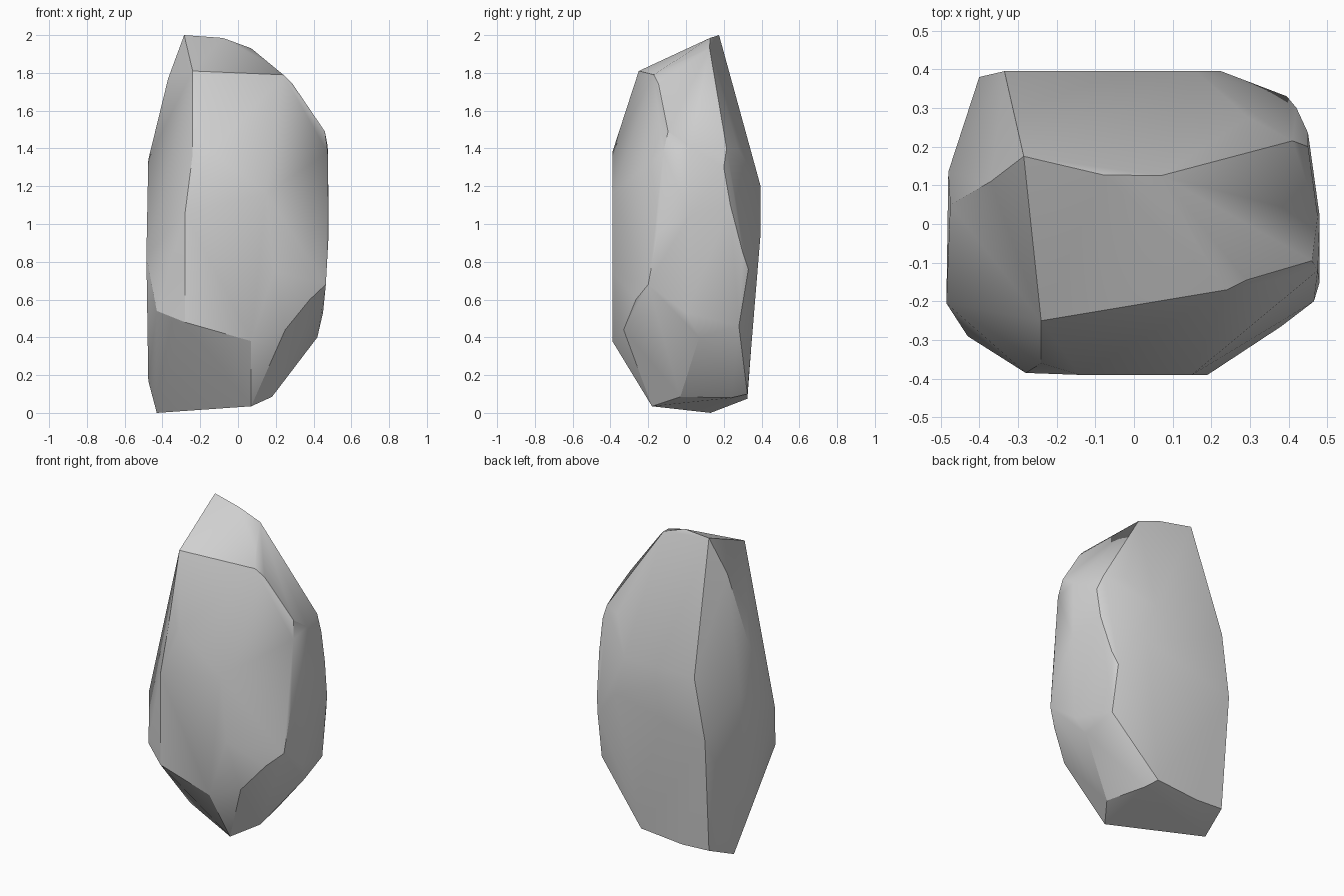
import bpy
import bmesh
from math import radians

# Remove the default cube only
default_cube = bpy.data.objects.get("Cube")
if default_cube:
    bpy.data.objects.remove(default_cube, do_unlink=True)

UNIT = 0.01  # corner positions are given in hundredths


def make_material(name, colour):
    material = bpy.data.materials.new(name)
    material.use_nodes = True
    material.diffuse_color = colour
    shader = material.node_tree.nodes["Principled BSDF"]
    shader.inputs["Base Color"].default_value = colour
    shader.inputs["Roughness"].default_value = 0.9
    return material


def make_boulder(name, levels, material):
    """Wrap a faceted skin around the corner points of every level."""
    bm = bmesh.new()
    for level in levels:
        for x, y, z in level:
            bm.verts.new((x * UNIT, y * UNIT, z * UNIT))
    hull = bmesh.ops.convex_hull(bm, input=bm.verts[:])
    unused = {v for v in hull["geom_interior"] + hull["geom_unused"]
              if isinstance(v, bmesh.types.BMVert)}
    bmesh.ops.delete(bm, geom=list(unused), context="VERTS")

    # Merge triangles that lie in one broad facet
    bmesh.ops.dissolve_limit(bm, angle_limit=radians(2),
                             verts=bm.verts[:], edges=bm.edges[:])
    bmesh.ops.recalc_face_normals(bm, faces=bm.faces[:])
    mesh = bpy.data.meshes.new(name)
    bm.to_mesh(mesh)
    bm.free()
    mesh.materials.append(material)

    boulder = bpy.data.objects.new(name, mesh)
    bpy.context.collection.objects.link(boulder)
    return boulder


# Leaning peak and the front edge of the sloping cap
crown = [(-28.5, 17.5, 200), (-8, 12.7, 198.5), (7, 12.5, 193),
         (16.5, -5.5, 185), (24, -17, 179), (-24, -25, 181),
         (-37, 11, 177), (29, -14.5, 174)]

# Upper facets
shoulders = [(46, -9.5, 149), (47.5, 2, 141), (41, 21.5, 140),
             (29.5, 27.5, 140), (-24, -36, 137), (-14, -39, 138),
             (-47.5, 5, 134), (45, 20, 130), (47.5, -12, 138)]

# Widest band around the middle
waist = [(-33.5, 39.5, 120), (16, 39.5, 120), (22.5, 39.5, 95),
         (15, -39, 116), (-28, -38.5, 106), (48, 2, 105),
         (48, -15, 95), (45, 23.5, 110), (-48, 13.5, 103),
         (-48.5, -20.5, 83), (-40, 38, 81), (42, 30, 85)]

# Lower facets where the sides start to turn in
hips = [(19, -39, 75), (39.5, 33, 76), (46.5, -20, 68),
        (38, -26.5, 60), (45, 0, 53), (-43, -29, 54),
        (-28, -38.5, 48), (7, -39, 38), (25, -33, 44),
        (40, 28, 46), (42, 7, 40)]

# Small slanted base
foot = [(-47.5, 9, 17), (18, -3, 8.5), (7, -18, 3.5),
        (-43, 13, 0), (9, 32.5, 10), (12, 24, 8),
        (-39, 32.5, 8.5), (-20, 32.5, 7.5)]

stone_grey = make_material("stone_grey", (0.65, 0.65, 0.65, 1.0))
boulder = make_boulder("boulder", [crown, shoulders, waist, hips, foot], stone_grey)

# Soft facets with only the steep ridges kept crisp
bpy.ops.object.select_all(action="DESELECT")
boulder.select_set(True)
bpy.context.view_layer.objects.active = boulder
bpy.ops.object.shade_smooth_by_angle(angle=radians(30))
